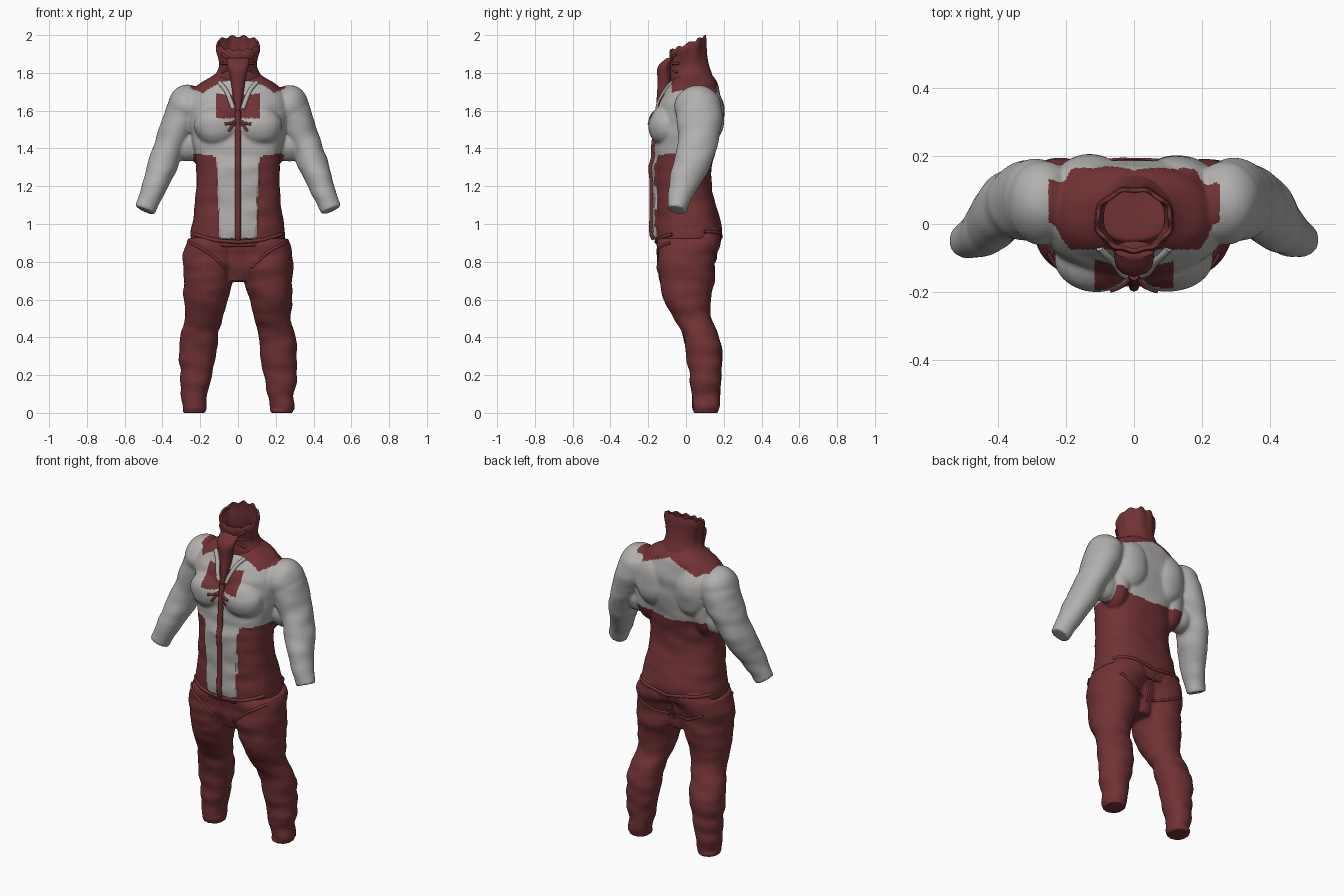
import bpy, bmesh, math
from mathutils import Vector, Matrix, noise
from mathutils.bvhtree import BVHTree

if "Cube" in bpy.data.objects:
    bpy.data.objects.remove(bpy.data.objects["Cube"])


def material(name, rgb):
    m = bpy.data.materials.new(name)
    m.use_nodes = True
    m.diffuse_color = (*rgb, 1)
    m.node_tree.nodes["Principled BSDF"].inputs["Base Color"].default_value = (*rgb, 1)
    return m


RED = material("dark red cloth", (0.165, 0.032, 0.035))
GREY = material("light grey cloth", (0.44, 0.435, 0.425))


def catmull(rows, steps=5):
    out = []
    for i in range(len(rows) - 1):
        a, b, c, d = (rows[max(0, min(len(rows) - 1, i + k))] for k in (-1, 0, 1, 2))
        for s in range(steps):
            t = s / steps
            out.append([0.5 * (2 * q + (r - p) * t + (2 * p - 5 * q + 4 * r - u) * t * t
                               + (3 * q - p - 3 * r + u) * t ** 3)
                        for p, q, r, u in zip(a, b, c, d)])
    return out + [list(rows[-1])]


def loft(bm, rows, flat=True, power=2.0, cap=True, seg=40):
    """Skin rings given as x, y, z, half width, half depth."""
    rows, rings = catmull(rows), []
    for i, (x, y, z, rx, ry) in enumerate(rows):
        t = Vector((0, 0, 1))
        if not flat:
            t = (Vector(rows[min(i + 1, len(rows) - 1)][:3]) - Vector(rows[max(i - 1, 0)][:3])).normalized()
        u = Vector((0, 1, 0)).cross(t).normalized()
        v = t.cross(u)
        ring = []
        for k in range(seg):
            a = math.tau * k / seg
            c, s = math.cos(a), math.sin(a)
            px = math.copysign(abs(c) ** (2 / power), c) * rx
            py = math.copysign(abs(s) ** (2 / power), s) * ry
            ring.append(bm.verts.new(Vector((x, y, z)) + u * px + v * py))
        rings.append(ring)
    for r0, r1 in zip(rings, rings[1:]):
        for k in range(seg):
            j = (k + 1) % seg
            bm.faces.new((r0[k], r0[j], r1[j], r1[k]))
    if cap:
        bm.faces.new(rings[0][::-1])
        bm.faces.new(rings[-1])


def ball(bm, centre, radii):
    bmesh.ops.create_uvsphere(bm, u_segments=32, v_segments=20, radius=1,
                              matrix=Matrix.Translation(centre) @ Matrix.Diagonal((*radii, 1)))


def flip(rows, s):
    return [(s * r[0], *r[1:]) for r in rows]


def make(name, bm, mats):
    bmesh.ops.recalc_face_normals(bm, faces=bm.faces)
    me = bpy.data.meshes.new(name)
    bm.to_mesh(me)
    bm.free()
    ob = bpy.data.objects.new(name, me)
    bpy.context.collection.objects.link(ob)
    for m in mats:
        me.materials.append(m)
    return ob


def smooth(ob, angle=40):
    bpy.ops.object.select_all(action="DESELECT")
    ob.select_set(True)
    bpy.context.view_layer.objects.active = ob
    bpy.ops.object.shade_smooth_by_angle(angle=math.radians(angle))


def fuse(ob, mats, wrinkle):
    """Merge the overlapping volumes into one soft skin and wrinkle it."""
    rm = ob.modifiers.new("fuse", "REMESH")
    rm.mode, rm.voxel_size = "VOXEL", 0.008
    sm = ob.modifiers.new("soften", "SMOOTH")
    sm.factor, sm.iterations = 0.5, 6
    me = bpy.data.meshes.new_from_object(ob.evaluated_get(bpy.context.evaluated_depsgraph_get()))
    ob.modifiers.clear()
    ob.data = me
    me.materials.clear()
    for m in mats:
        me.materials.append(m)
    normals = [v.normal.copy() for v in me.vertices]
    for v, n in zip(me.vertices, normals):
        p = v.co
        if p.z > 0.02:
            v.co = p + n * wrinkle * noise.noise(Vector((p.x * 7, p.y * 7, p.z * 15)))


# Upper body: torso, chest, back and arms fused together
bm = bmesh.new()
torso = [(0.88, -0.155, 0.17, 0.25), (0.95, -0.165, 0.188, 0.25), (1.05, -0.165, 0.175, 0.235),
         (1.15, -0.165, 0.145, 0.225), (1.25, -0.168, 0.133, 0.22), (1.35, -0.17, 0.145, 0.225),
         (1.45, -0.165, 0.165, 0.245), (1.55, -0.155, 0.18, 0.265), (1.65, -0.14, 0.185, 0.26),
         (1.735, -0.09, 0.17, 0.21), (1.785, -0.06, 0.14, 0.13), (1.81, -0.05, 0.12, 0.1)]
loft(bm, [(0, (f + b) / 2, z, w, (b - f) / 2) for z, f, b, w in torso], power=2.4)
arm = [(0.22, 0.06, 1.66, 0.085, 0.1), (0.275, 0.07, 1.61, 0.1, 0.122), (0.315, 0.07, 1.52, 0.093, 0.118),
       (0.36, 0.06, 1.42, 0.08, 0.103), (0.392, 0.035, 1.33, 0.08, 0.097), (0.422, 0, 1.25, 0.072, 0.085),
       (0.457, -0.03, 1.16, 0.062, 0.066), (0.494, -0.05, 1.073, 0.055, 0.051)]
for s in (1, -1):
    loft(bm, flip(arm, s), flat=False)
    ball(bm, (s * 0.27, 0.065, 1.62), (0.105, 0.125, 0.115))    # shoulder
    ball(bm, (s * 0.108, -0.1, 1.52), (0.125, 0.1, 0.11))       # breast muscle
    ball(bm, (s * 0.13, 0.125, 1.58), (0.11, 0.078, 0.15))      # shoulder blade
    ball(bm, (s * 0.19, 0.06, 1.48), (0.08, 0.1, 0.18))         # flank
    ball(bm, (s * 0.27, 0.06, 1.42), (0.09, 0.075, 0.09))       # armpit gusset
body = make("upper_body", bm, [RED, GREY])
fuse(body, [RED, GREY], 0.006)


def is_panel(x, y, z):
    return y < -0.08 and x < 0.098 + 0.035 * (z - 0.92) and 0.92 + 20 * max(0, x - 0.07) ** 2 < z < 1.36


def is_grey(x, y, z):
    if x < 0.25 and y > -0.075 and z > 1.69 + 0.4 * abs(x - 0.18):      # shoulder yoke
        return False
    if y < 0 and x < 0.115 and 1.56 < z < 1.69 + 0.1 * (x - 0.1):       # chest patch
        return False
    if x > 0.24 and z > 1.03 and (x > 0.3 or z > 1.25):                 # sleeves
        return True
    return is_panel(x, y, z) or z > 1.34 + 0.15 * x + 0.25 * max(0, y)


for f in body.data.polygons:
    c = f.center
    f.material_index = int(is_grey(abs(c.x), c.y, c.z))
for v in body.data.vertices:
    if is_panel(abs(v.co.x), v.co.y, v.co.z):
        v.co.y -= 0.012 * min(1, (1.36 - v.co.z) / 0.06)
smooth(body, 50)

# Trousers: legs, hips and crotch fused together
bm = bmesh.new()
leg = [(0.232, 0.105, 0, 0.061, 0.066), (0.228, 0.105, 0.1, 0.07, 0.075), (0.222, 0.103, 0.2, 0.086, 0.084),
       (0.213, 0.095, 0.33, 0.1, 0.096), (0.2, 0.073, 0.42, 0.097, 0.095), (0.182, 0.035, 0.5, 0.099, 0.097),
       (0.172, 0.007, 0.6, 0.114, 0.123), (0.158, 0.005, 0.7, 0.129, 0.146), (0.146, 0, 0.8, 0.146, 0.152),
       (0.135, 0.012, 0.88, 0.147, 0.164), (0.128, 0.018, 0.925, 0.138, 0.162)]
for s in (1, -1):
    loft(bm, flip(leg, s), power=2.15)
    ball(bm, (s * 0.11, 0.085, 0.92), (0.125, 0.1, 0.1))        # seat
loft(bm, [(0, 0, 0.695, 0.065, 0.1), (0, 0, 0.78, 0.09, 0.12), (0, 0.01, 0.9, 0.12, 0.145)], power=2.5)
trousers = make("trousers", bm, [RED])
fuse(trousers, [RED], 0.009)
smooth(trousers, 50)

# Standing collar: an open, gathered tube with a rim that rises to the back
bm = bmesh.new()
loft(bm, [(0, 0.05, 1.7, 0.16, 0.125), (0, 0.03, 1.78, 0.125, 0.113), (0, 0.02, 1.83, 0.102, 0.103),
          (0, 0.015, 1.88, 0.106, 0.098), (0, 0.012, 1.93, 0.118, 0.098), (0, 0.012, 1.957, 0.114, 0.094)],
     cap=False, seg=72)
for v in bm.verts:
    a = math.atan2(v.co.x, -v.co.y)
    up = max(0, (v.co.z - 1.78) / 0.18)
    v.co.x *= 1 + 0.03 * up * math.cos(9 * a)
    v.co.y *= 1 + 0.03 * up * math.cos(9 * a)
    v.co.z += up * (0.4 * (v.co.y - 0.01) + 0.006 * math.cos(11 * a))
collar = make("collar", bm, [RED])
thick = collar.modifiers.new("thickness", "SOLIDIFY")
thick.thickness, thick.offset = 0.012, -1
smooth(collar)

# Throat flap hanging from the collar
bm = bmesh.new()
loft(bm, [(0, -0.075, 1.88, 0.06, 0.025), (0, -0.115, 1.83, 0.055, 0.035), (0, -0.115, 1.75, 0.038, 0.035),
          (0, -0.125, 1.67, 0.026, 0.03), (0, -0.14, 1.6, 0.014, 0.015)], seg=24)
smooth(make("throat_flap", bm, [RED]))


def tree(*obs):
    verts, polys = [], []
    for ob in obs:
        n = len(verts)
        verts += [v.co.copy() for v in ob.data.vertices]
        polys += [[n + i for i in p.vertices] for p in ob.data.polygons]
    return BVHTree.FromPolygons(verts, polys)


skin = tree(body, trousers, collar)


def cord(name, pts, radius, mat, back=False):
    """Lay a raised cord on the skin along x, z points."""
    d = 1 if back else -1
    cu = bpy.data.curves.new(name, "CURVE")
    cu.dimensions, cu.bevel_depth, cu.bevel_resolution, cu.use_fill_caps = "3D", radius, 2, True
    sp = cu.splines.new("POLY")
    path = catmull(pts, 8)
    sp.points.add(len(path) - 1)
    for p, (x, z) in zip(sp.points, path):
        hit = skin.ray_cast(Vector((x, d, z)), Vector((0, -d, 0)))[0]
        p.co = (x, hit.y if hit else 0, z, 1)
    ob = bpy.data.objects.new(name, cu)
    bpy.context.collection.objects.link(ob)
    cu.materials.append(mat)
    bpy.ops.object.select_all(action="DESELECT")
    ob.select_set(True)
    bpy.context.view_layer.objects.active = ob
    bpy.ops.object.convert(target="MESH")
    smooth(ob, 60)


# Zip, lapels, clasp and cloth folds
cord("zip", [(0, 0.92), (0, 1.2), (0, 1.4), (0, 1.6)], 0.016, RED)
cord("seat_seam", [(0, 0.76), (0, 0.85), (0, 0.93)], 0.006, RED, True)
for s, side in ((1, "left"), (-1, "right")):
    cord(side + "_lapel", [(s * 0.1, 1.75), (s * 0.06, 1.7), (s * 0.025, 1.61)], 0.012, GREY)
    cord(side + "_clasp_upper", [(0, 1.56), (s * 0.03, 1.535), (s * 0.07, 1.53)], 0.008, RED)
    cord(side + "_clasp_lower", [(0, 1.55), (s * 0.03, 1.52), (s * 0.05, 1.49)], 0.008, RED)
    cord(side + "_waist_fold", [(0, 0.905), (s * 0.12, 0.915), (s * 0.23, 0.945)], 0.01, RED)
    cord(side + "_groin_fold", [(s * 0.25, 0.9), (s * 0.16, 0.85), (s * 0.07, 0.77)], 0.008, RED)
    cord(side + "_back_waist_fold", [(0, 0.93), (s * 0.12, 0.95), (s * 0.23, 0.96)], 0.009, RED, True)
    cord(side + "_seat_fold", [(s * 0.03, 0.78), (s * 0.12, 0.8), (s * 0.22, 0.85)], 0.007, RED, True)
    for i in range(3):
        cord(f"{side}_collar_fold_{i + 1}", [(s * 0.015, 1.86), (s * 0.05, 1.875 - 0.025 * i),
                                             (s * 0.085, 1.9 - 0.05 * i)], 0.007, RED)
